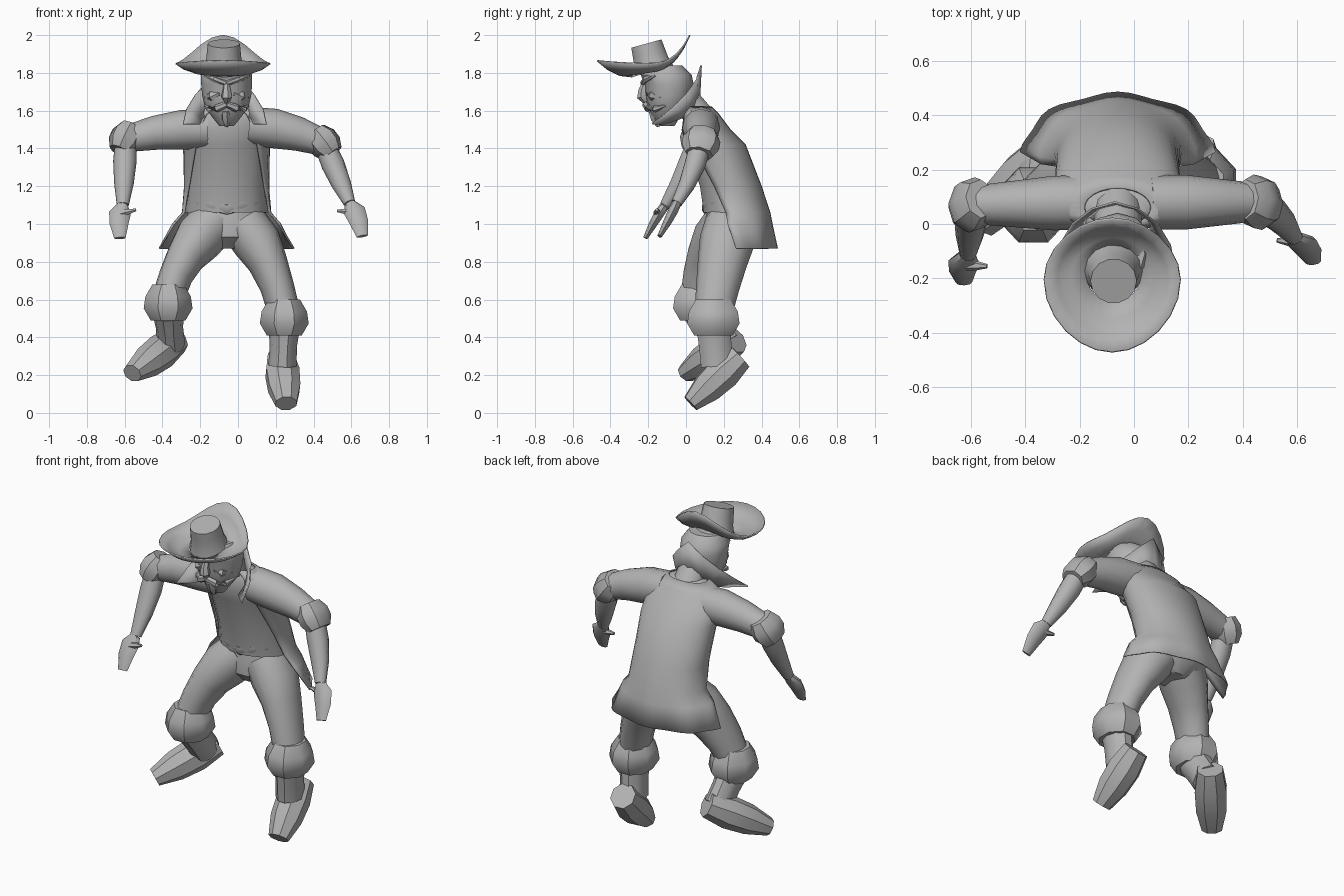
import bpy, bmesh
from math import sin, cos, pi, radians
from mathutils import Vector

cube = bpy.data.objects.get("Cube")
if cube:
    bpy.data.objects.remove(cube)

colour = (0.45, 0.45, 0.45, 1)
grey = bpy.data.materials.new("plain_grey")
grey.use_nodes = True
grey.diffuse_color = colour
shader = next(node for node in grey.node_tree.nodes if node.type == 'BSDF_PRINCIPLED')
shader.inputs["Base Color"].default_value = colour
parts = []
middle = -.06  # body centre line
right, up = Vector((1, 0, 0)), Vector((0, 0, 1))


def skin(name, rows, closed=True, caps=True, thickness=0):
    """Join rows of points into a surface."""
    bm = bmesh.new()
    verts = [[bm.verts.new(point) for point in row] for row in rows]
    count = len(rows[0])
    for lower, upper in zip(verts, verts[1:]):
        for i in range(count if closed else count - 1):
            j = (i + 1) % count
            bm.faces.new((lower[i], lower[j], upper[j], upper[i]))
    if closed and caps:
        bm.faces.new(verts[0][::-1])
        bm.faces.new(verts[-1])
    bmesh.ops.recalc_face_normals(bm, faces=bm.faces)
    mesh = bpy.data.meshes.new(name)
    bm.to_mesh(mesh)
    bm.free()
    mesh.materials.append(grey)
    part = bpy.data.objects.new(name, mesh)
    bpy.context.collection.objects.link(part)
    if thickness:
        solid = part.modifiers.new("thickness", 'SOLIDIFY')
        solid.thickness = thickness
        solid.offset = 0
    parts.append(part)


def circle(count, turn=0):
    return [2 * pi * (k + turn) / count for k in range(count)]


def bezier(controls, t):
    points = [Vector(p) for p in controls]
    while len(points) > 1:
        points = [a.lerp(b, t) for a, b in zip(points, points[1:])]
    return points[0]


def tube(name, controls, profile, side=right, sides=10, turn=0):
    """Sweep evenly spaced ellipses (half width, half depth) along a bezier."""
    last = len(profile) - 1
    centres = [bezier(controls, i / last) for i in range(last + 1)]
    rows = []
    for i, (wide, deep) in enumerate(profile):
        along = (centres[min(i + 1, last)] - centres[max(i - 1, 0)]).normalized()
        across = (side - along * side.dot(along)).normalized()
        out = along.cross(across)
        rows.append([centres[i] + across * wide * cos(a) + out * deep * sin(a)
                     for a in circle(sides, turn)])
    skin(name, rows)


def level(z, front, back, wide, angles, swell=lambda a: 1):
    """One level ellipse between a front and a back."""
    return [(middle + wide * swell(a) * cos(a),
             (front + back) / 2 + (back - front) / 2 * swell(a) * sin(a), z) for a in angles]


def stack(name, rows, sides=14):
    skin(name, [level(*row, circle(sides)) for row in rows])


# Torso and hips: height, front, back, half width
body = [(1.62, 0, .12, .11), (1.58, -.015, .16, .19), (1.5, -.025, .22, .22),
        (1.42, 0, .3, .215), (1.2, .07, .385, .21), (1.06, .09, .43, .22)]
stack("shirt", body)
stack("trouser_seat", [(1.1, .12, .4, .2), (1, .1, .41, .22), (.93, .1, .38, .19), (.87, .16, .32, .08)])

# Open coat over the shirt, widening into a pleated skirt
coat = []
skirt = [(1, .07, .44, .27), (.87, .06, .465, .335)]
for z, front, back, wide in body + skirt:
    gap = radians(30 + 83 * max(0, 1.6 - z))
    angles = [-pi / 2 + gap + (2 * pi - 2 * gap) * k / 24 for k in range(25)]
    coat.append(level(z, front - .012, back + .012, wide + .012, angles,
                      lambda a: 1 + max(0, 1.1 - z) * .12 * cos(8 * a)))
skin("coat", coat, closed=False, thickness=.008)

# Belt dipping at the front and back
belt = []
for lift, grow in ((0, 0), (.02, .015), (.05, .015), (.06, 0)):
    belt.append([(middle + (.2 + grow) * cos(a), .25 + (.15 + grow) * sin(a),
                  1.05 + lift + .05 * abs(cos(a))) for a in circle(16)])
skin("belt", belt, caps=False)

# Stand-up collar, high behind and low at the chin
inner, outer = [], []
for k in range(-4, 5):
    f = abs(k) / 4
    swing = sin(k / 4 * pi / 2)
    inner.append((middle + .14 * swing, .07 - .18 * f * f, 1.64 - .11 * f))
    outer.append((middle - .01 + .22 * swing, .08 - .26 * f ** 1.7, 1.84 - .31 * f))
skin("collar", [inner, outer], closed=False, thickness=.008)


def arm(name, shoulder, arch, elbow, bend, wrist, palm, tip, thumb):
    elbow, bend, arch = Vector(elbow), Vector(bend), Vector(arch)
    fold = ((bend - elbow).normalized() + (elbow - arch).normalized() / 2).normalized() * .075
    tube(name + "_sleeve", [shoulder, arch, elbow],
         [(.1, .1), (.1, .105), (.085, .09), (.07, .07)], Vector((0, 1, 0)), 12)
    tube(name + "_sleeve_cuff", [elbow - fold, elbow + fold],
         [(.06, .075), (.085, .1), (.085, .1), (.06, .075)], sides=8)
    tube(name + "_forearm", [elbow, bend, wrist], [(.055, .06), (.062, .058), (.052, .045), (.032, .03)])
    tube(name + "_hand", [wrist, palm, tip], [(.03, .025), (.058, .026), (.05, .022), (.03, .012)], sides=8)
    tube(name + "_thumb", [palm, thumb], [(.02, .02), (.02, .018), (.008, .008)], Vector((0, 1, 0)), 6)


arm("right", shoulder=(-.16, .08, 1.5), arch=(-.36, .075, 1.51), elbow=(-.595, .07, 1.45),
    bend=(-.6, 0, 1.27), wrist=(-.61, -.11, 1.1), palm=(-.64, -.15, 1.05),
    tip=(-.625, -.215, .925), thumb=(-.54, -.155, 1.075))
arm("left", shoulder=(.06, .08, 1.52), arch=(.26, .08, 1.51), elbow=(.455, .08, 1.43),
    bend=(.53, .04, 1.25), wrist=(.59, -.05, 1.11), palm=(.635, -.07, 1.06),
    tip=(.658, -.14, .935), thumb=(.525, -.06, 1.07))


def leg(name, hip, knee, top, ankle, heel, toe):
    top, heel, toe = Vector(top), Vector(heel), Vector(toe)
    tube(name + "_trouser_leg", [hip, knee, top - up * .05],
         [(.13, .14), (.13, .145), (.105, .13), (.09, .115), (.085, .1)], sides=12)
    tube(name + "_boot_cuff", [top + up * .02, top - up * .17],
         [(.09, .1), (.13, .14), (.14, .15), (.1, .11)], sides=8, turn=.5)
    tube(name + "_boot_shank", [top - up * .12, ankle], [(.085, .095), (.072, .09), (.075, .09)])
    tube(name + "_boot_foot", [heel, toe], [(.075, .075), (.095, .095), (.09, .085), (.06, .05)],
         (toe - heel).cross(up), 8, .5)


leg("right", hip=(-.13, .23, 1), knee=(-.3, .12, .85), top=(-.37, .07, .66),
    ankle=(-.355, .2, .36), heel=(-.325, .265, .385), toe=(-.56, 0, .21))
leg("left", hip=(.03, .24, 1), knee=(.18, .19, .82), top=(.245, .145, .58),
    ankle=(.235, .165, .25), heel=(.225, .285, .295), toe=(.255, .025, .05))

# Head and neck
tube("neck", [(middle, .08, 1.56), (middle, -.04, 1.7)], [(.09, .08), (.085, .08)])
stack("head", [(1.84, -.2, -.02, .1), (1.79, -.24, .03, .135), (1.74, -.22, .04, .135),
               (1.68, -.215, .03, .13), (1.62, -.2, .01, .115), (1.57, -.18, -.03, .08),
               (1.52, -.14, -.06, .04)], 12)


# Face: curves given by sideways distance from the nose
def feature(name, flip, controls, profile):
    tube(name, [(middle + flip * x, y, z) for x, y, z in controls], profile, Vector((flip, 1, 0)), 6)


feature("nose", 1, [(0, -.215, 1.755), (0, -.25, 1.68), (0, -.215, 1.645)],
        [(.015, .012), (.022, .022), (.03, .03), (.015, .012)])
feature("chin_tuft", 1, [(0, -.175, 1.6), (0, -.145, 1.515)], [(.03, .02), (.03, .025), (.01, .01)])
for name, flip in (("right", -1), ("left", 1)):
    feature(name + "_moustache", flip, [(0, -.215, 1.635), (.09, -.21, 1.585), (.115, -.11, 1.625)],
            [(.018, .015), (.02, .022), (.018, .018), (.006, .006)])
    feature(name + "_brow", flip, [(0, -.23, 1.745), (.07, -.23, 1.765), (.115, -.16, 1.785)],
            [(.014, .012), (.018, .014), (.01, .01)])
    feature(name + "_cheek", flip, [(.035, -.2, 1.69), (.08, -.19, 1.68), (.11, -.13, 1.67)],
            [(.012, .012), (.028, .025), (.01, .01)])

# Hat: brim swept up behind, with a squat crown
brim = []
for f in (0, .35, .7, 1):
    row = []
    for a in circle(24):
        c, s = cos(a), sin(a)
        base = Vector((-.075 + .1 * c, -.185 + .1 * s, 1.815 + .035 * s))
        rise = .15 * s ** 3 if s > 0 else .015 * s * s
        reach = .225 if s > 0 else .265
        rim = Vector((-.08 + .25 * c * (1 - .08 * s * s), -.205 + reach * s, 1.85 + rise))
        row.append(base.lerp(rim, f) - up * .025 * sin(pi * f))
    brim.append(row)
skin("hat_brim", brim, caps=False, thickness=.008)
tube("hat_crown", [(-.075, -.17, 1.81), (-.075, -.21, 1.955)],
     [(.11, .11), (.095, .095), (.09, .09), (.085, .085)], sides=14)

# Smooth shading with sharp edges kept
bpy.ops.object.select_all(action='DESELECT')
for part in parts:
    part.select_set(True)
bpy.context.view_layer.objects.active = parts[0]
bpy.ops.object.shade_smooth_by_angle(angle=radians(40))
